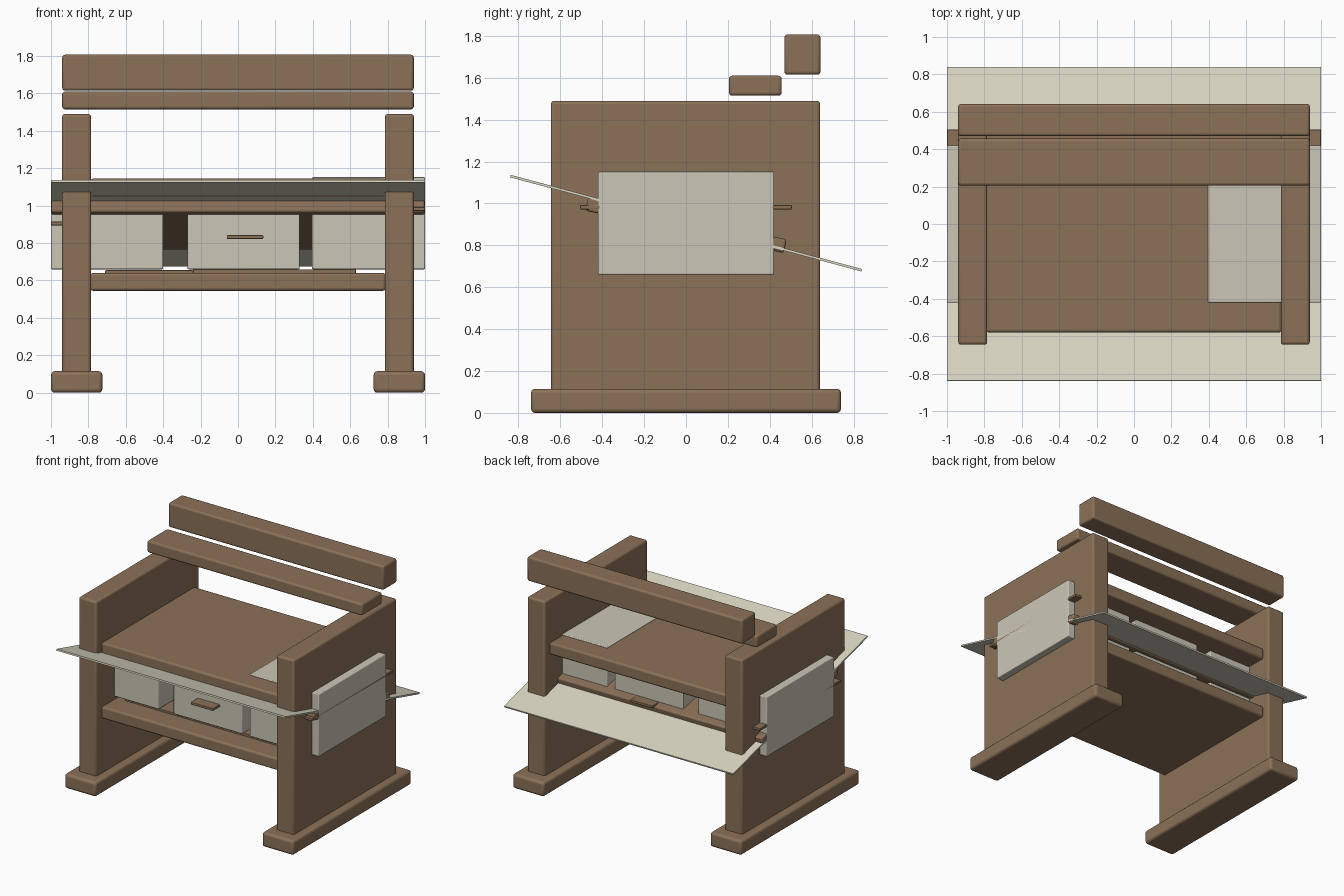
import bpy
from math import radians

cube = bpy.data.objects.get("Cube")
if cube:
    bpy.data.objects.remove(cube, do_unlink=True)


def material(name, colour):
    m = bpy.data.materials.new(name)
    m.use_nodes = True
    m.diffuse_color = (*colour, 1)
    m.node_tree.nodes["Principled BSDF"].inputs["Base Color"].default_value = (*colour, 1)
    return m


brown = material("brown wood", (0.258, 0.165, 0.098))
cream = material("cream panel", (0.60, 0.575, 0.475))
pale = material("pale sheet", (0.69, 0.66, 0.54))


def board(name, x, y, z, mat, bevel=0.015, tilt=0):
    """Box spanning the x, y and z ranges, tilted about its own x axis."""
    bpy.ops.mesh.primitive_cube_add(size=1, location=[sum(r) / 2 for r in (x, y, z)])
    ob = bpy.context.object
    ob.name = name
    ob.scale = [r[1] - r[0] for r in (x, y, z)]
    bpy.ops.object.transform_apply(location=False, rotation=False, scale=True)
    ob.rotation_euler.x = radians(tilt)
    ob.data.materials.append(mat)
    if bevel:
        mod = ob.modifiers.new("rounded edges", "BEVEL")
        mod.width = bevel
        mod.segments = 3
        bpy.ops.object.shade_smooth_by_angle(angle=radians(35))
    return ob


# Side walls and feet
for side, s in (("left", 1), ("right", -1)):
    wall = sorted((s * 0.785, s * 0.94))
    foot = sorted((s * 0.725, s))
    board(side + "_side_wall", wall, (-0.645, 0.64), (0.1, 1.49), brown)
    board(side + "_foot", foot, (-0.74, 0.74), (0, 0.115), brown, 0.02)

# Horizontal boards between the walls
board("desk_top", (-0.79, 0.79), (-0.58, 0.58), (1.05, 1.145), brown)
board("bottom_shelf", (-0.79, 0.79), (-0.58, 0.58), (0.545, 0.64), brown)

# Back rails
board("lower_rail", (-0.94, 0.94), (0.205, 0.457), (1.515, 1.61), brown)
board("upper_rail", (-0.94, 0.94), (0.47, 0.642), (1.615, 1.807), brown)

# Drawers, each with a thin pull showing at front and back
drawers = (
    ("right", (-1, -0.4), 1.13, (-1, -0.8), 0.905),
    ("middle", (-0.27, 0.33), 1.12, (-0.06, 0.135), 0.832),
    ("left", (0.395, 1), 1.152, (0.8, 1), 0.982),
)
for name, x, top, pull, height in drawers:
    board(name + "_drawer", x, (-0.42, 0.42), (0.66, top), cream, 0.006)
    board(name + "_drawer_pull", pull, (-0.505, 0.505),
          (height - 0.01, height + 0.01), brown, 0.004)

# Thin runners under the drawers
board("right_runner", (-0.71, -0.24), (-0.4, 0.4), (0.635, 0.655), brown, 0.004)
board("left_runner", (-0.24, 0.63), (-0.4, 0.4), (0.635, 0.66), brown, 0.004)

# Sloping sheet and the sloping board that carries it
board("sloping_board", (-0.998, 0.998), (-0.485, 0.485), (0.864, 0.93), brown, 0.012, -12)
board("sloping_sheet", (-1, 1), (-0.868, 0.868), (0.9, 0.912), pale, 0, -15)
